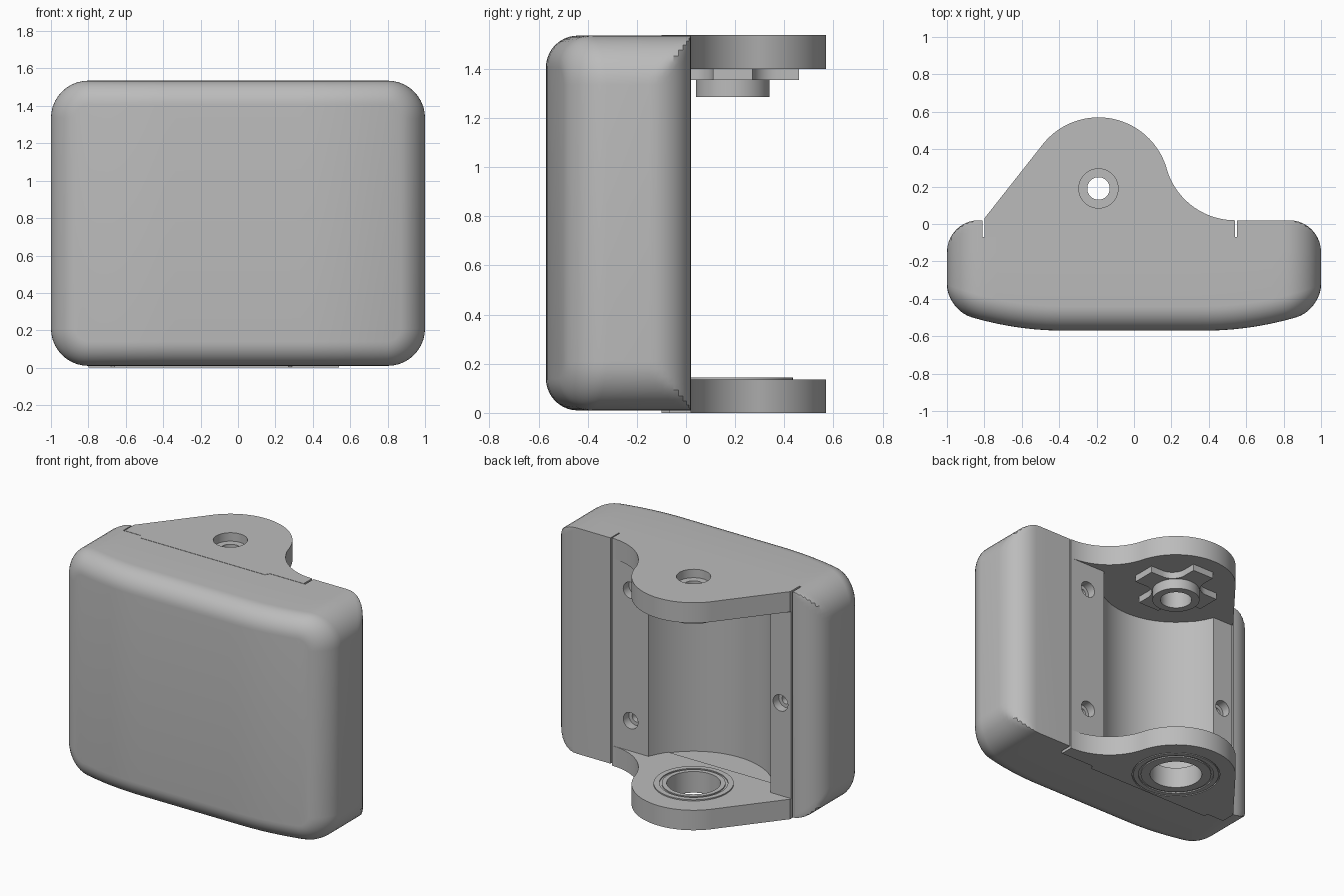
import bpy, bmesh, math
from mathutils import Matrix, Vector

if "Cube" in bpy.data.objects:
    bpy.data.objects.remove(bpy.data.objects["Cube"])

grey = bpy.data.materials.new("plain_grey")
grey.use_nodes = True
grey.diffuse_color = (0.5, 0.5, 0.5, 1)
grey.node_tree.nodes["Principled BSDF"].inputs["Base Color"].default_value = (0.5, 0.5, 0.5, 1)

PIVOT = Vector((-0.19, 0.19, 0))   # vertical axis of the bracket
TOP = 1.537


def make(name, bm):
    bmesh.ops.recalc_face_normals(bm, faces=bm.faces)
    mesh = bpy.data.meshes.new(name)
    bm.to_mesh(mesh)
    bm.free()
    mesh.materials.append(grey)
    obj = bpy.data.objects.new(name, mesh)
    bpy.context.collection.objects.link(obj)
    return obj


def prism(name, outline, z0, z1):
    bm = bmesh.new()
    face = bm.faces.new([bm.verts.new((x, y, z0)) for x, y in outline])
    top = bmesh.ops.extrude_face_region(bm, geom=[face])["geom"]
    verts = [v for v in top if isinstance(v, bmesh.types.BMVert)]
    bmesh.ops.translate(bm, verts=verts, vec=(0, 0, z1 - z0))
    return make(name, bm)


def box(x0, x1, y0, y1, z0, z1):
    return prism("cutter", [(x0, y0), (x1, y0), (x1, y1), (x0, y1)], z0, z1)


def arc(cx, cy, r, a0, a1, n=24):
    return [(cx + r * math.cos(math.radians(a0 + (a1 - a0) * i / n)),
             cy + r * math.sin(math.radians(a0 + (a1 - a0) * i / n))) for i in range(n + 1)]


def disc(name, r, z0, z1):
    return prism(name, arc(PIVOT.x, PIVOT.y, r, 0, 360, 64)[:-1], z0, z1)


def y_cylinder(x, z, r, y0, y1):
    bm = bmesh.new()
    m = Matrix.Translation((x, (y0 + y1) / 2, z)) @ Matrix.Rotation(math.pi / 2, 4, "X")
    bmesh.ops.create_cone(bm, cap_ends=True, segments=32, radius1=r, radius2=r,
                          depth=y1 - y0, matrix=m)
    return make("cutter", bm)


def boolean(obj, others, operation="DIFFERENCE"):
    for other in others:
        mod = obj.modifiers.new("cut", "BOOLEAN")
        mod.operation, mod.object, mod.solver = operation, other, "EXACT"
        graph = bpy.context.evaluated_depsgraph_get()
        mesh = bpy.data.meshes.new_from_object(obj.evaluated_get(graph))
        obj.modifiers.clear()
        obj.data = mesh
        bpy.data.objects.remove(other)


def ring_groove(obj, r_out, r_in, z0, z1):
    groove = disc("cutter", r_out, z0, z1)
    boolean(groove, [disc("cutter", r_in, z0 - 0.1, z1 + 0.1)])
    boolean(obj, [groove])


# Housing: rounded rectangles lofted from back to front
MID, HALF, CORNER, FILLET, BACK = 0.7725, 0.7625, 0.2, 0.13, 0.17


def bow(x):
    return 0.3 * max(0, abs(x) - 0.38) ** 2


def section(inset, limit):
    w, h, r = 1 - inset, HALF - inset, CORNER - inset
    upper = arc(-w + r, h - r, r, 180, 90, 10)
    upper += [(-(w - r) + 2 * (w - r) * i / 24, h) for i in range(1, 24)]
    upper += arc(w - r, h - r, r, 90, 0, 10)
    return [(max(-limit, min(limit, x)), z) for x, z in upper]


rings = []
for i in range(11):
    a = math.pi / 2 * i / 10
    limit = 1 - BACK * (1 - math.sin(a))
    rings.append([(x, 0.02 - BACK * (1 - math.cos(a)), z) for x, z in section(0, limit)])
for i in range(11):
    a = math.pi / 2 * i / 10
    y = -0.57 + FILLET * (1 - math.sin(a))
    rings.append([(x, y + bow(x), z) for x, z in section(FILLET * (1 - math.cos(a)), 1)])

bm = bmesh.new()
loops = []
for upper in rings:
    up = [bm.verts.new((x, y, MID + z)) for x, y, z in upper]
    low = [bm.verts.new((x, y, MID - z)) for x, y, z in upper]
    loops.append(up + low[::-1])
n = len(loops[0])
for a, b in zip(loops, loops[1:]):
    for i in range(n):
        bm.faces.new((a[i], a[(i + 1) % n], b[(i + 1) % n], b[i]))
bm.faces.new(loops[0])
front = loops[-1]
for i in range(n // 2 - 1):
    bm.faces.new((front[i], front[i + 1], front[n - 2 - i], front[n - 1 - i]))
housing = make("housing", bm)

# Round trough, side slits and counterbored screw holes
cutters = [disc("cutter", 0.487, 0.13, 1.402),
           box(-0.81, -0.80, -0.07, 0.2, -0.1, 1.7),
           box(0.54, 0.55, -0.07, 0.2, -0.1, 1.7)]
for x, z in ((0.40, 0.34), (0.40, 1.22), (-0.72, 0.76)):
    cutters += [y_cylinder(x, z, 0.055, -0.04, 0.1), y_cylinder(x, z, 0.03, -0.14, 0.1)]
boolean(housing, cutters)

# Bracket plate outline: tongue, slanted side, round end, concave flare
outline = [(0.54, 0.02), (0.54, -0.07), (0.29, -0.07), (0.27, -0.1),
           (-0.66, -0.1), (-0.68, -0.07), (-0.8, -0.07), (-0.8, 0.03)]
outline += arc(PIVOT.x, PIVOT.y, 0.38, 141.7, 16, 40)
outline += arc(0.54, 0.40, 0.38, 196, 269, 24)

# Top plate with star-shaped boss
top_plate = prism("top_plate", outline, 1.4, TOP)
star = []
for k in range(4):
    turn = Matrix.Rotation(k * math.pi / 2, 2)
    arm = [(0.27, -0.08), (0.27, 0.08), (0.18, 0.08)] + arc(0.18, 0.18, 0.1, 270, 180, 8)[1:-1] + [(0.08, 0.18)]
    star += [tuple(turn @ Vector(p) + PIVOT.xy) for p in arm]
star_rib = prism("star_rib", star, 1.355, 1.401)
boss = disc("boss_collar", 0.15, 1.285, 1.356)
boolean(top_plate, [disc("cutter", 0.06, 1.2, 1.7), disc("cutter", 0.105, 1.48, 1.7)])
for part in (star_rib, boss):
    boolean(part, [disc("cutter", 0.1, 1.2, 1.5)])

# Bottom plate with bearing seat
bottom_plate = prism("bottom_plate", outline, 0, 0.135)
boolean(bottom_plate, [disc("cutter", 0.165, -0.1, 0.3)])
ring_groove(bottom_plate, 0.28, 0.272, -0.05, 0.008)
ring_groove(bottom_plate, 0.24, 0.225, -0.05, 0.008)
bearing_ring = disc("bearing_ring", 0.245, 0.13, 0.143)
boolean(bearing_ring, [disc("cutter", 0.165, 0, 0.3)])
ring_groove(bearing_ring, 0.21, 0.195, 0.136, 0.2)

# Smooth rounded parts, keep sharp edges
bpy.ops.object.select_all(action="DESELECT")
for obj in (housing, top_plate, star_rib, boss, bottom_plate, bearing_ring):
    obj.select_set(True)
bpy.context.view_layer.objects.active = housing
bpy.ops.object.shade_smooth_by_angle(angle=math.radians(25))
